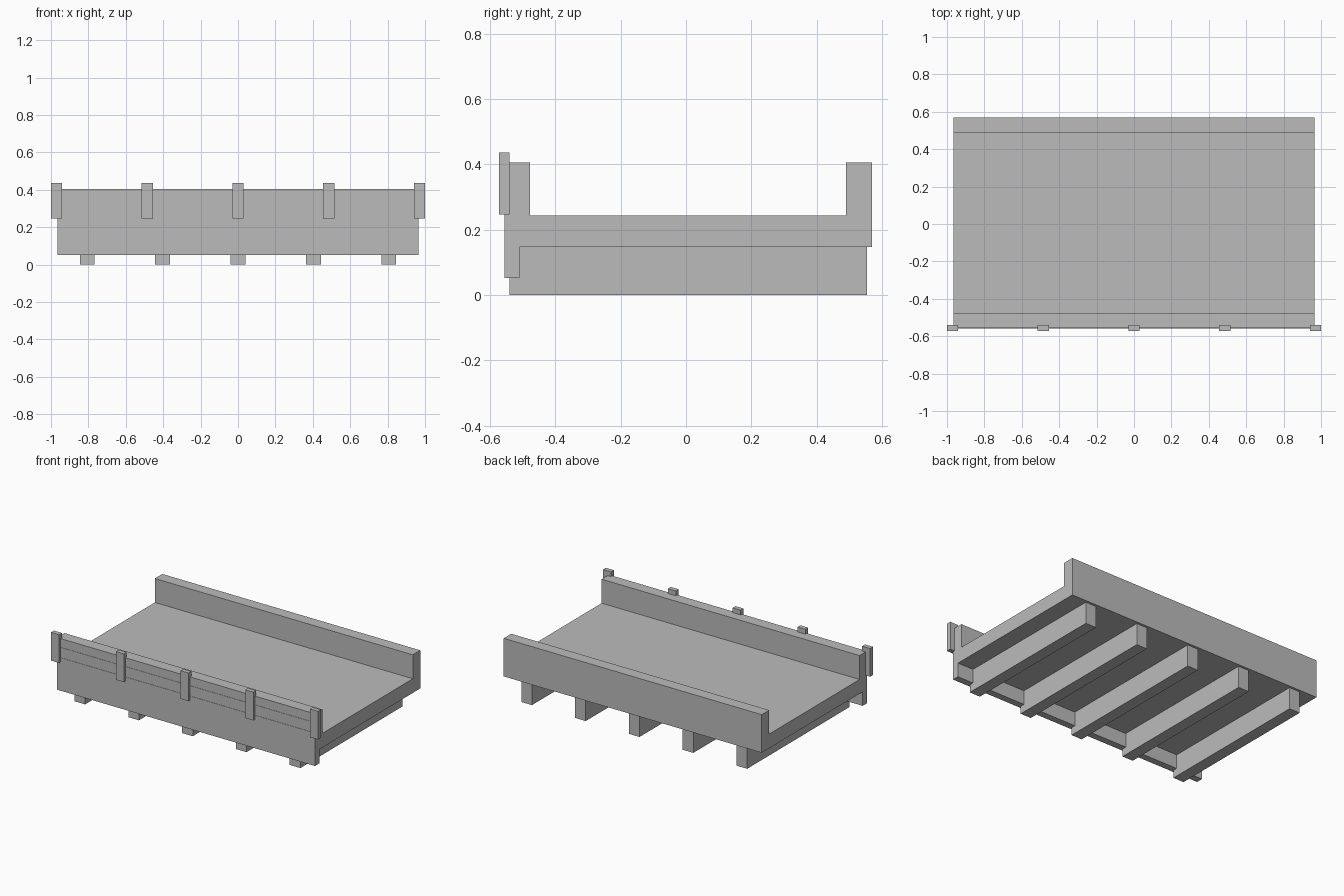
import bpy
import bmesh

old = bpy.data.objects.get("Cube")
if old:
    bpy.data.objects.remove(old, do_unlink=True)

concrete = bpy.data.materials.new("concrete grey")
concrete.use_nodes = True
GREY = (0.5, 0.5, 0.5, 1)
concrete.diffuse_color = GREY
concrete.node_tree.nodes["Principled BSDF"].inputs["Base Color"].default_value = GREY


def extrude_profile(name, profile, x0, x1):
    """Extrude a closed (y, z) outline along x."""
    bm = bmesh.new()
    face = bm.faces.new([bm.verts.new((x0, y, z)) for y, z in profile])
    out = bmesh.ops.extrude_face_region(bm, geom=[face])
    verts = [v for v in out["geom"] if isinstance(v, bmesh.types.BMVert)]
    bmesh.ops.translate(bm, verts=verts, vec=(x1 - x0, 0, 0))
    bmesh.ops.recalc_face_normals(bm, faces=bm.faces)
    mesh = bpy.data.meshes.new(name)
    bm.to_mesh(mesh)
    bm.free()
    mesh.materials.append(concrete)
    obj = bpy.data.objects.new(name, mesh)
    bpy.context.scene.collection.objects.link(obj)
    return obj


def box(name, x, width, y0, y1, z0, z1):
    outline = [(y0, z0), (y1, z0), (y1, z1), (y0, z1)]
    return extrude_profile(name, outline, x - width / 2, x + width / 2)


# Deck slab with front fascia and both parapets in one section
FRONT, BACK = -0.556, 0.57
SOFFIT, ROAD, TOP = 0.147, 0.243, 0.405
extrude_profile("deck", [
    (FRONT, 0.052), (-0.51, 0.052), (-0.51, SOFFIT), (BACK, SOFFIT),
    (BACK, TOP), (0.49, TOP), (0.49, ROAD), (-0.477, ROAD),
    (-0.477, TOP), (FRONT, TOP)], -0.966, 0.966)

# Girders under the deck and posts on the front parapet
for i in range(-2, 3):
    box(f"girder_{i + 3}", i * 0.403, 0.08, -0.541, 0.554, 0, SOFFIT)
    box(f"post_{i + 3}", i * 0.485, 0.06, -0.572, -0.541, 0.246, 0.437)

# Thin rails between the posts, almost flush with the parapet
for name, z in (("lower_rail", 0.27), ("upper_rail", 0.34)):
    box(name, 0, 1.93, FRONT - 0.002, FRONT + 0.004, z, z + 0.006)
